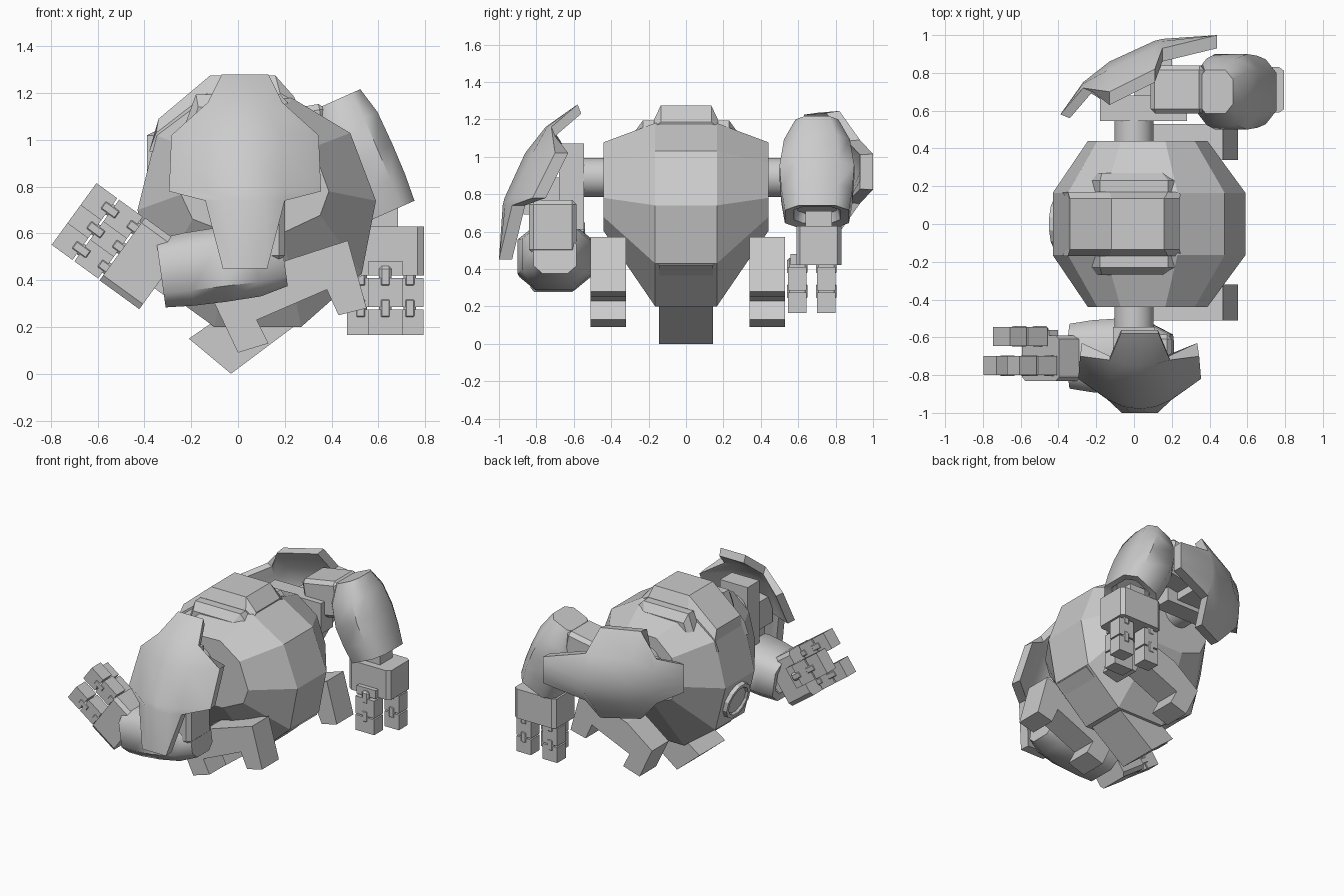
import bpy, bmesh, math
from mathutils import Matrix, Vector

cube = bpy.data.objects.get("Cube")
if cube:
    bpy.data.objects.remove(cube, do_unlink=True)

GREY = (0.6, 0.6, 0.6, 1)
mat = bpy.data.materials.new("plain_grey")
mat.use_nodes = True
mat.diffuse_color = GREY
mat.node_tree.nodes["Principled BSDF"].inputs["Base Color"].default_value = GREY
I = Matrix.Identity(4)


def finish(name, bm, m=I, smooth=0):
    bm.transform(m)
    bmesh.ops.recalc_face_normals(bm, faces=bm.faces)
    me = bpy.data.meshes.new(name)
    bm.to_mesh(me)
    bm.free()
    me.materials.append(mat)
    ob = bpy.data.objects.new(name, me)
    bpy.context.collection.objects.link(ob)
    if smooth:
        bpy.ops.object.select_all(action='DESELECT')
        ob.select_set(True)
        bpy.context.view_layer.objects.active = ob
        bpy.ops.object.shade_smooth_by_angle(angle=math.radians(smooth))
    return ob


def loft(name, rings, m=I, smooth=0):
    """Skin closed rings of equal length and cap both ends."""
    bm = bmesh.new()
    vs = [[bm.verts.new(p) for p in r] for r in rings]
    n = len(vs[0])
    for a, b in zip(vs, vs[1:]):
        for i in range(n):
            j = (i + 1) % n
            bm.faces.new((a[i], a[j], b[j], b[i]))
    bm.faces.new(vs[0])
    bm.faces.new(vs[-1])
    return finish(name, bm, m, smooth)


def loft_y(name, *stations):
    """Loft through (profile, y) stations."""
    return loft(name, [[(x, y, z) for x, z in prof] for prof, y in stations])


def box(name, m, lo, hi, bevel=0):
    lo, hi = Vector(lo), Vector(hi)
    bm = bmesh.new()
    bmesh.ops.create_cube(bm, size=1)
    for v in bm.verts:
        v.co = Vector([(lo[i] + hi[i]) / 2 + v.co[i] * (hi[i] - lo[i]) for i in range(3)])
    if bevel:
        bmesh.ops.bevel(bm, geom=bm.edges[:], offset=bevel, segments=1, affect='EDGES')
    return finish(name, bm, m)


def ring(rx, ry, z, n, power=1, cx=0, cy=0):
    pts = []
    for i in range(n):
        a = 2 * math.pi * (i + 0.5) / n
        c, s = math.cos(a), math.sin(a)
        pts.append((cx + rx * math.copysign(abs(c) ** power, c),
                    cy + ry * math.copysign(abs(s) ** power, s), z))
    return pts


def frame(x, z, angle, side):
    """Joint frame turned about the y axis, mirrored for the side."""
    return (Matrix.Translation((x, 0, z)) @ Matrix.Rotation(math.radians(angle), 4, 'Y')
            @ Matrix.Diagonal((1, side, 1, 1)))


# Faceted barrel body
mid = [(.23, 1.18), (.48, 1.03), (.59, .74), (.53, .43), (.27, .2), (-.1, .2),
       (-.35, .38), (-.43, .7), (-.35, 1.02), (-.15, 1.17)]
end = [(.06 + (x - .06) * .62, .8 + (z - .8) * (.73 if z > .8 else .33)) for x, z in mid]
loft_y("body", (end, -.44), (mid, -.165), (mid, .165), (end, .44))

# Raised spine hatch and flanking ribs that follow the back
low = [(-.38, .95), (-.35, 1.03), (-.13, 1.2), (.18, 1.2), (.25, 1.16), (.2, 1.0)]
high = [(-.36, .95), (-.34, 1.09), (-.12, 1.275), (.16, 1.275), (.24, 1.185), (.2, 1.0)]
loft_y("spine_hatch", (low, -.17), (high, -.135), (high, .135), (low, .17))
rib = [(-.25, 1.0), (-.18, 1.195), (.18, 1.195), (.23, 1.14), (.15, 1.0)]
rib_foot = [(-.22, 1.0), (-.17, 1.14), (.15, 1.14), (.19, 1.08), (.12, 1.0)]
for s, side in ((-1, "right"), (1, "left")):
    loft_y(side + "_back_rib", (rib, s * .17), (rib, s * .23), (rib_foot, s * .27))

# Pelvis wedge under the body
pelvis = [(-.21, .15), (-.03, 0), (.53, .42), (.45, .52), (.05, .45), (-.08, .24)]
loft_y("pelvis", (pelvis, -.145), (pelvis, .145))

# Rear exhaust ring with a sunken floor
rear = Matrix.Translation((-.39, 0, .55)) @ Matrix.Rotation(math.radians(-104), 4, 'Y')
loft("rear_exhaust", [ring(r, r, h, 12) for r, h in
                      ((.14, -.05), (.13, .03), (.105, .03), (.095, .015))], rear)

# Bent legs
leg = [(.47, .57), (.55, .28), (.43, .25), (.38, .36), (.08, .23), (.13, .13),
       (0, .09), (-.1, .3), (.1, .45)]
for s, side in ((-1, "right"), (1, "left")):
    loft_y(side + "_leg", (leg, s * .425 - .085), (leg, s * .425 + .105))


def shield(name, m):
    # rows: height, half width, outer depth, drop of the side edges
    rows = [(.39, .1, .58, 0), (.27, .16, .75, .03), (.13, .315, .86, .16),
            (-.11, .325, .97, .15), (-.15, .17, .98, .05), (-.44, .095, 1.0, .0)]
    across = (-1, -.5, 0, .5, 1)
    bm = bmesh.new()
    outer, inner = [], []
    for w, hw, y, drop in rows:
        flat = [(.03 + hw * k, y - drop * k * k, w) for k in across]
        outer.append([bm.verts.new(p) for p in flat])
        down = .05 if w > .2 else 0
        inner.append([bm.verts.new((px * .97, py - .07 + down, pz - down)) for px, py, pz in flat])
    for grid in (outer, inner):
        for a, b in zip(grid, grid[1:]):
            for i in range(len(across) - 1):
                bm.faces.new((a[i], a[i + 1], b[i + 1], b[i]))
    rim = [e for e in bm.edges if e.is_boundary]
    bmesh.ops.bridge_loops(bm, edges=rim)
    finish(name, bm, m, 28)


def arm(side, s, shoulder, upper_angle, wrist, fore_angle, base, hand_angle):
    # Shoulder
    sh = frame(0, .89, shoulder, s)
    axle = sh @ Matrix.Rotation(math.radians(-90), 4, 'X')
    loft(side + "_shoulder_axle", [ring(.105, .105, h, 24) for h in (.38, .6)], axle, 40)
    box(side + "_shoulder_block", sh, (-.11, .545, -.28), (.11, .68, .18))
    box(side + "_shield_mount", sh, (-.08, .66, -.2), (.1, .87, .0))
    shield(side + "_shoulder_shield", sh)

    # Upper arm
    box(side + "_upper_arm", frame(0, .89, upper_angle, s), (-.06, .585, -.41), (.2, .84, -.12), .025)

    # Forearm barrel, hollow at the wrist
    fm = frame(*wrist, fore_angle, s)
    sections = [(.1, .11, .06, 0), (.115, .13, .01, 0), (.155, .18, 0, 0), (.165, .2, .12, 0),
                (.168, .21, .26, 0), (.155, .185, .41, .01), (.105, .12, .53, .03)]
    loft(side + "_forearm", [ring(rx, ry, t, 8, .62, cx, .7) for rx, ry, t, cx in sections], fm, 50)

    # Hand
    hm = frame(*base, hand_angle, s)
    box(side + "_wrist", hm, (-.07, .64, -.03), (.055, .78, .08))
    loft(side + "_palm", [ring(.168, .122, t, 8, .2, 0, .71) for t in (-.21, 0)], hm)
    fingers = (("finger_a", -.105, .058, .75), ("finger_b", .105, .058, .75), ("thumb", 0, .075, .595))
    for part, x, hw, y in fingers:
        for k, (top, bottom) in enumerate(((-.22, -.345), (-.355, -.465))):
            box(f"{side}_{part}_segment_{k + 1}", hm, (x - hw, y - .05, bottom), (x + hw, y + .05, top))
            box(f"{side}_{part}_joint_{k + 1}", hm, (x - .027, y - .054, top - .04),
                (x + .027, y + .054, top + .05), .012)
    box(side + "_thumb_root", hm, (-.075, .56, -.21), (.075, .65, -.15))


arm("right", -1, 0, 0, (-.33, .43), 82, (-.325, .41), 126)
arm("left", 1, -90, -100, (.62, .68), -24, (.63, .63), 0)
